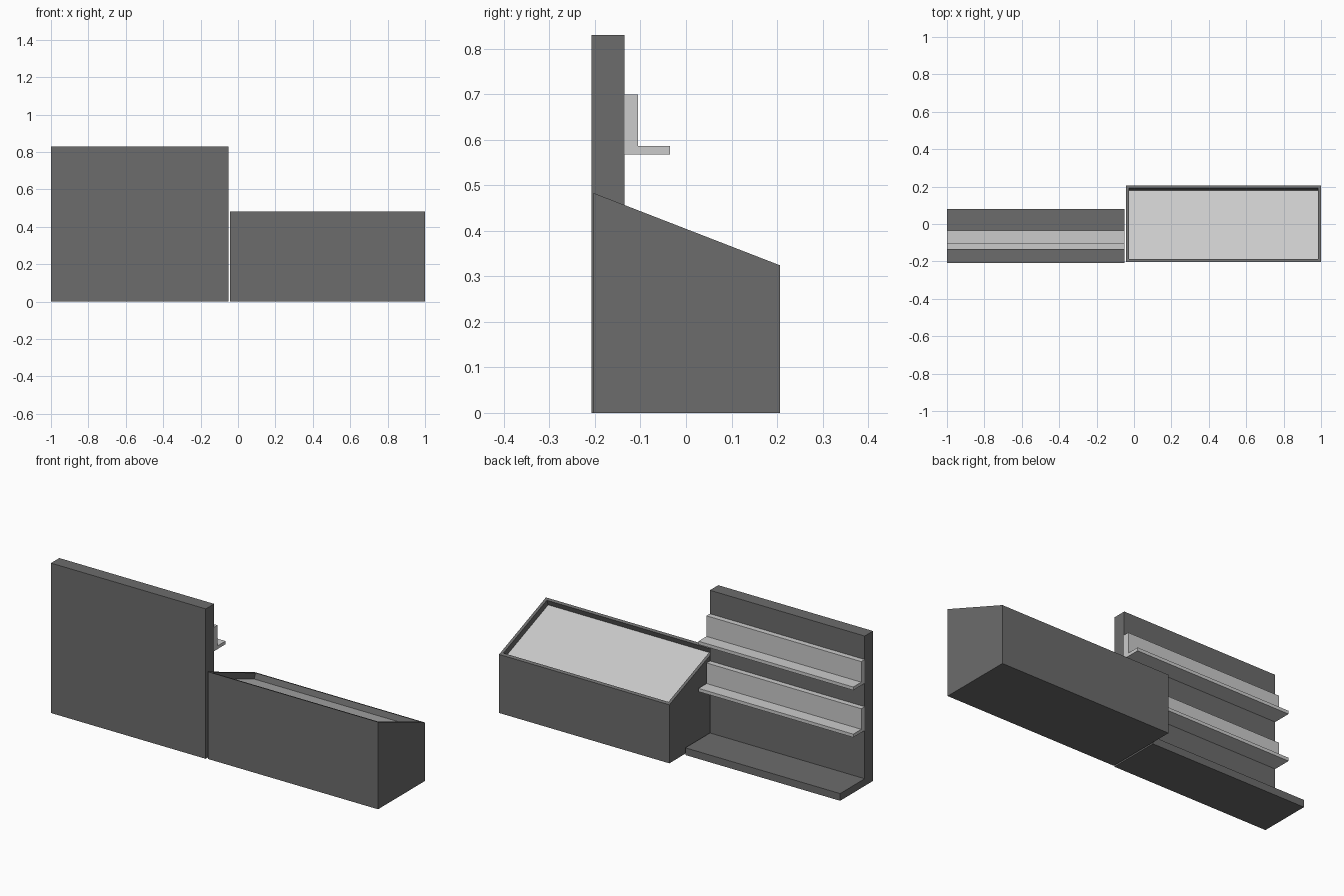
import bpy, bmesh

if "Cube" in bpy.data.objects:
    bpy.data.objects.remove(bpy.data.objects["Cube"])


def grey(name, v):
    m = bpy.data.materials.new(name)
    m.diffuse_color = (v, v, v, 1)
    m.use_nodes = True
    m.node_tree.nodes["Principled BSDF"].inputs["Base Color"].default_value = m.diffuse_color
    return m


DARK = grey("dark_grey", 0.15)
LIGHT = grey("light_grey", 0.55)


def extrude_profile(name, points, x0, x1, mats, recess=None):
    """Sweep a closed (y, z) profile along x; optionally sink the sloping top."""
    bm = bmesh.new()
    face = bm.faces.new([bm.verts.new((x0, y, z)) for y, z in points])
    ext = bmesh.ops.extrude_face_region(bm, geom=[face])
    verts = [g for g in ext["geom"] if isinstance(g, bmesh.types.BMVert)]
    bmesh.ops.translate(bm, verts=verts, vec=(x1 - x0, 0, 0))
    bmesh.ops.recalc_face_normals(bm, faces=bm.faces[:])
    if recess:
        rim, depth = recess
        bm.normal_update()
        top = max(bm.faces, key=lambda f: f.normal.z)
        n = top.normal.copy()
        bmesh.ops.inset_region(bm, faces=[top], thickness=rim)
        floor = bmesh.ops.extrude_discrete_faces(bm, faces=[top])["faces"][0]
        bmesh.ops.translate(bm, verts=floor.verts[:], vec=-n * depth)
        floor.material_index = 1
        bmesh.ops.recalc_face_normals(bm, faces=bm.faces[:])
    me = bpy.data.meshes.new(name)
    bm.to_mesh(me)
    bm.free()
    for m in mats:
        me.materials.append(m)
    ob = bpy.data.objects.new(name, me)
    bpy.context.collection.objects.link(ob)
    return ob


LEFT, RIGHT = -1.0, -0.052

# Upright display panel with its foot in one L-shaped profile
extrude_profile("display_panel",
                [(-0.208, 0), (0.08, 0), (0.08, 0.04), (-0.135, 0.04),
                 (-0.135, 0.83), (-0.208, 0.83)], LEFT, RIGHT, [DARK])

# Two shelves, each with a thicker backing strip above the ledge
for label, z in (("lower", 0.307), ("upper", 0.568)):
    extrude_profile(label + "_shelf",
                    [(-0.135, z), (-0.035, z), (-0.035, z + 0.018),
                     (-0.105, z + 0.018), (-0.105, z + 0.132),
                     (-0.135, z + 0.132)], LEFT, RIGHT, [LIGHT])

# Sloping-top case with a recessed light sheet
extrude_profile("sloped_case",
                [(-0.203, 0), (0.207, 0), (0.207, 0.324), (-0.203, 0.483)],
                -0.043, 1.0, [DARK, LIGHT], recess=(0.023, 0.032))
